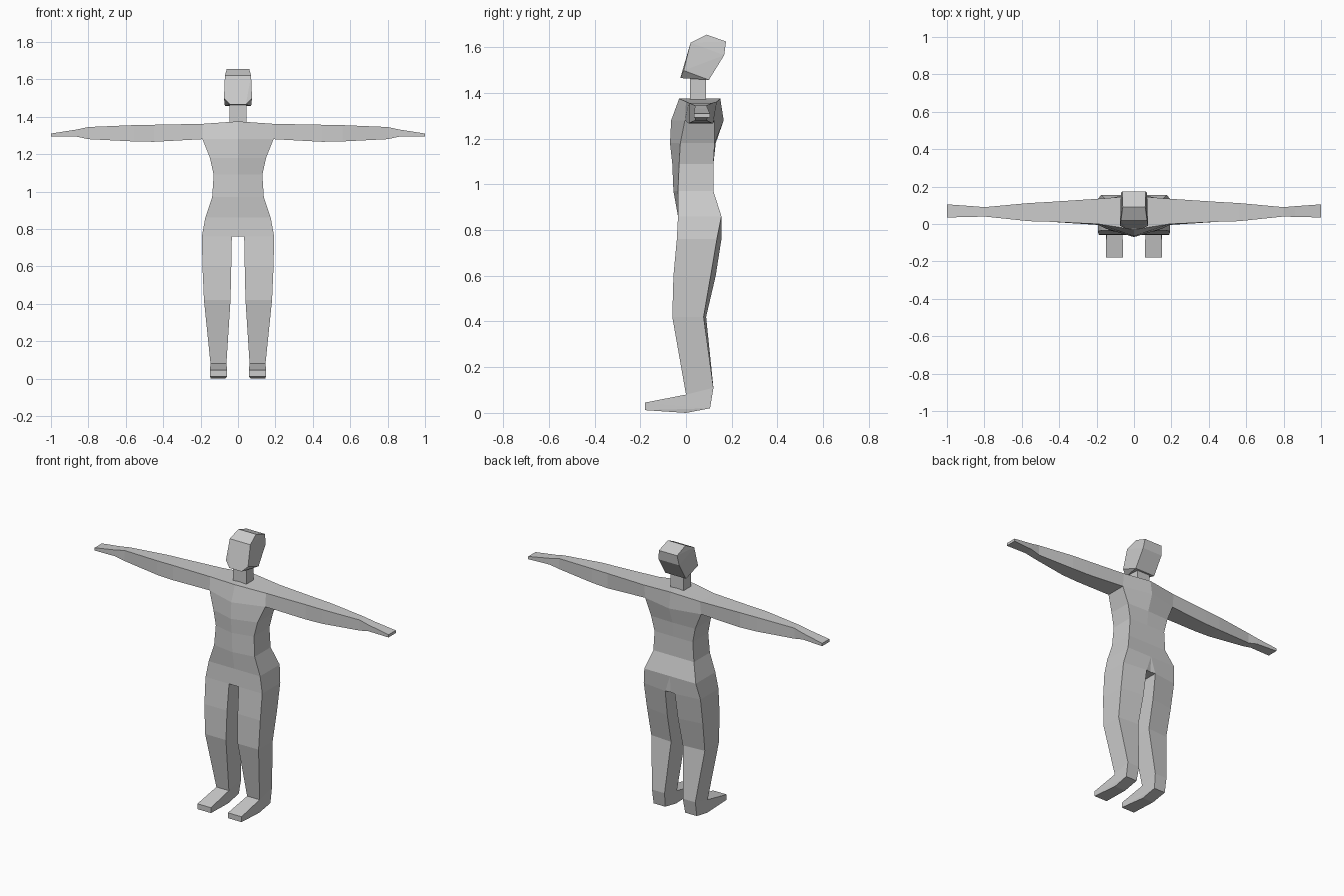
import bpy, bmesh

if "Cube" in bpy.data.objects:
    bpy.data.objects.remove(bpy.data.objects["Cube"])

skin = bpy.data.materials.new("light_grey")
skin.diffuse_color = (0.6, 0.6, 0.6, 1)
skin.use_nodes = True
skin.node_tree.nodes["Principled BSDF"].inputs["Base Color"].default_value = skin.diffuse_color


class Builder:
    """Collects faces by corner position, welding shared corners."""
    def __init__(self):
        self.bm, self.verts = bmesh.new(), {}

    def vert(self, co):
        key = tuple(round(c, 4) for c in co)
        if key not in self.verts:
            self.verts[key] = self.bm.verts.new(key)
        return self.verts[key]

    def face(self, *corners):
        vs = list(dict.fromkeys(self.vert(c) for c in corners))
        if len(vs) > 2:
            self.bm.faces.new(vs)

    def loft(self, rings, closed=True):
        for a, b in zip(rings, rings[1:]):
            n = len(a)
            for i in range(n if closed else n - 1):
                j = (i + 1) % n
                self.face(a[i], a[j], b[j], b[i])


def finish(bm, name):
    bmesh.ops.recalc_face_normals(bm, faces=bm.faces[:])
    me = bpy.data.meshes.new(name)
    bm.to_mesh(me)
    bm.free()
    me.materials.append(skin)
    ob = bpy.data.objects.new(name, me)
    bpy.context.collection.objects.link(ob)
    return ob


b = Builder()

# Torso half: z, half width, then y of centre front, side front, side back, centre back
rows = [(0.86, 0.175, -0.035, -0.035, 0.155, 0.155),
        (0.97, 0.138, -0.055, -0.035, 0.12, 0.12),
        (1.09, 0.13, -0.06, -0.03, 0.12, 0.12),
        (1.18, 0.15, -0.07, -0.025, 0.125, 0.13),
        (1.28, 0.19, -0.065, -0.005, 0.125, 0.165)]
torso = [[(0, cf, z), (w, sf, z), (w, sb, z), (0, cb, z)]
         for z, w, cf, sf, sb, cb in rows]
top = [(0, -0.03, 1.375), (0.19, 0.0, 1.362), (0.19, 0.135, 1.362), (0, 0.15, 1.375)]
b.loft(torso, closed=False)
chest = torso[-1]
b.face(chest[0], chest[1], top[1], top[0])
b.face(chest[2], chest[3], top[3], top[2])
b.face(*top)

# Arm and hand: x, front y, back y, low z, high z
arm = [[chest[1], top[1], top[2], chest[2]]]
for x, yf, yb, lo, hi in [(0.45, 0.012, 0.118, 1.266, 1.357),
                          (0.56, 0.015, 0.112, 1.268, 1.355),
                          (0.80, 0.04, 0.09, 1.28, 1.345),
                          (0.86, 0.038, 0.095, 1.293, 1.332),
                          (1.0, 0.035, 0.105, 1.293, 1.31)]:
    arm.append([(x, yf, lo), (x, yf, hi), (x, yb, hi), (x, yb, lo)])
b.loft(arm)
b.face(*arm[-1])

# Leg: z, inner x, outer x, front y, outer back y, inner back y
leg = [[(xi, yf, z), (xo, yf, z), (xo, yo, z), (xi, yi, z)]
       for z, xi, xo, yf, yo, yi in [(0.76, 0.033, 0.193, -0.04, 0.135, 0.155),
                                     (0.60, 0.036, 0.19, -0.055, 0.108, 0.13),
                                     (0.42, 0.04, 0.182, -0.06, 0.077, 0.088)]]
# Ankle, then foot wedge with toe top, toe bottom and heel
xi, xo = 0.062, 0.147
leg.append([(xi, 0, 0.08), (xo, 0, 0.08), (xo, 0.12, 0.11), (xi, 0.12, 0.11)])
for toe_z in (0.045, 0.012):
    leg.append([(0.058, -0.18, toe_z), (0.15, -0.18, toe_z),
                (0.147, 0.105, 0.02), (0.068, 0.105, 0.02)])
b.loft(leg)
ball = [(0.068, 0, 0.0), (0.145, 0, 0.0)]
foot = leg[-1]
b.face(foot[0], foot[1], ball[1], ball[0])
b.face(ball[0], ball[1], foot[2], foot[3])
b.face(foot[1], foot[2], ball[1])
b.face(foot[0], foot[3], ball[0])

# Hips joining torso, leg and crotch
hip, thigh = torso[0], leg[0]
cf, cb = (0, -0.04, 0.76), (0, 0.15, 0.76)
b.face(hip[0], hip[1], thigh[1])
b.face(hip[0], thigh[1], thigh[0], cf)
b.face(hip[1], hip[2], thigh[2], thigh[1])
b.face(hip[2], hip[3], thigh[3], thigh[2])
b.face(hip[3], cb, thigh[3])
b.face(cf, thigh[0], thigh[3], cb)

# Mirror the half body
bm = b.bm
bmesh.ops.mirror(bm, geom=bm.verts[:] + bm.edges[:] + bm.faces[:], axis='X', merge_dist=0.001)
bmesh.ops.remove_doubles(bm, verts=bm.verts[:], dist=0.0005)
finish(bm, "body")

# Neck
n = Builder()
n.loft([[(-0.045, 0.017, z), (0.045, 0.017, z), (0.045, 0.087, z), (-0.045, 0.087, z)]
        for z in (1.365, 1.475)])
finish(n.bm, "neck")

# Head: hull of a side profile given as y, z, half width
bm = bmesh.new()
for y, z, w in [(-0.025, 1.465, 0.042), (-0.01, 1.498, 0.075), (0.02, 1.62, 0.07),
                (0.09, 1.655, 0.06), (0.175, 1.625, 0.062), (0.167, 1.565, 0.07),
                (0.10, 1.457, 0.07)]:
    for s in (-1, 1):
        bm.verts.new((s * w, y, z))
bmesh.ops.convex_hull(bm, input=bm.verts[:])
finish(bm, "head")
